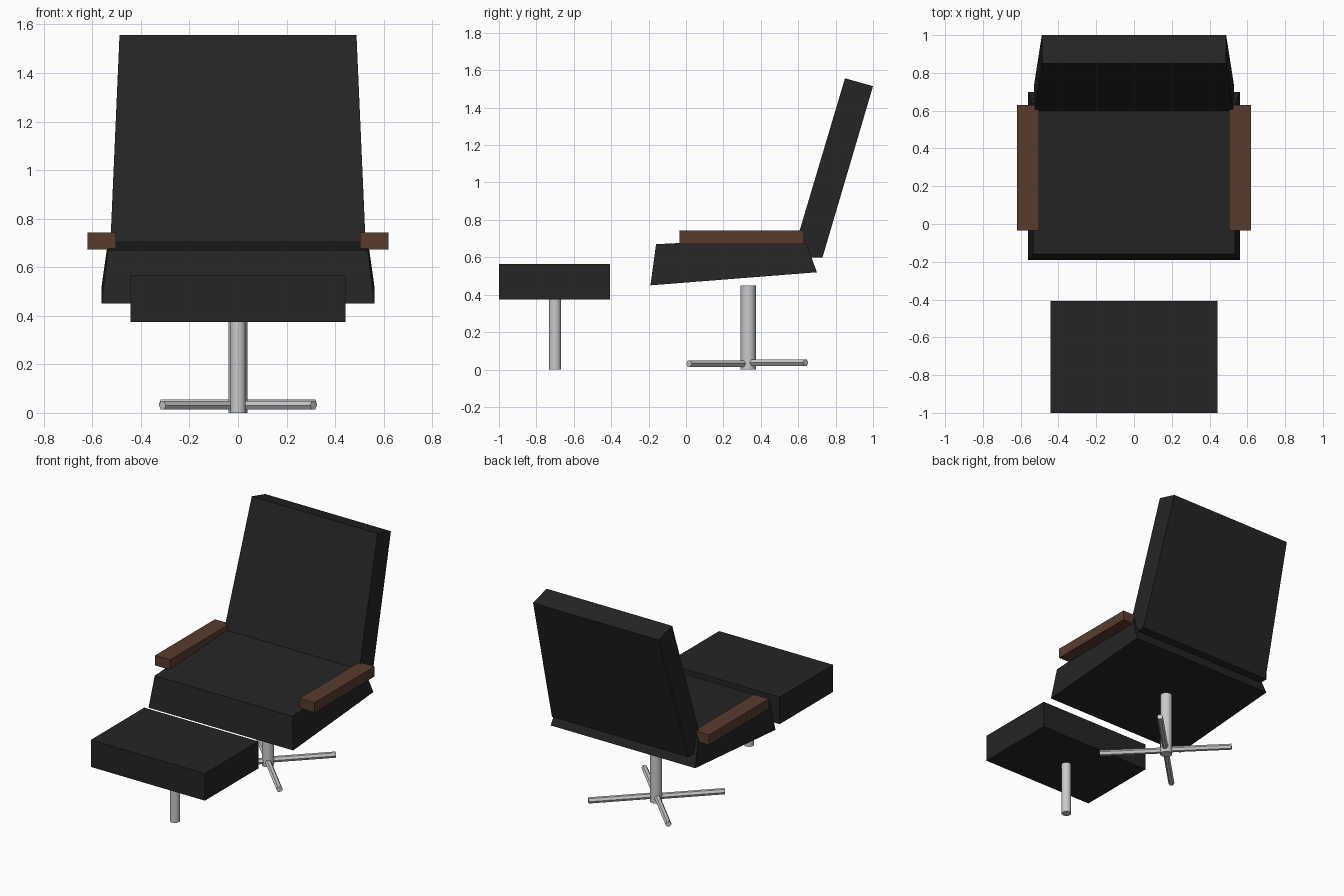
import bpy
import bmesh
from math import radians, pi
from mathutils import Matrix, Vector

if "Cube" in bpy.data.objects:
    bpy.data.objects.remove(bpy.data.objects["Cube"], do_unlink=True)


def material(name, colour):
    mat = bpy.data.materials.new(name)
    mat.use_nodes = True
    mat.diffuse_color = (*colour, 1)
    bsdf = next(n for n in mat.node_tree.nodes if n.type == 'BSDF_PRINCIPLED')
    bsdf.inputs["Base Color"].default_value = (*colour, 1)
    return mat


leather = material("black leather", (0.018, 0.018, 0.018))
wood = material("brown wood", (0.098, 0.044, 0.027))
metal = material("pale metal", (0.58, 0.59, 0.6))


def finish(name, bm, mat):
    bmesh.ops.recalc_face_normals(bm, faces=bm.faces[:])
    mesh = bpy.data.meshes.new(name)
    bm.to_mesh(mesh)
    bm.free()
    mesh.materials.append(mat)
    ob = bpy.data.objects.new(name, mesh)
    bpy.context.collection.objects.link(ob)
    return ob


def block(name, profile, mat):
    """Side profile of (half width, y, z) points, spanned from left to right."""
    bm = bmesh.new()
    sides = [[bm.verts.new((s * w, y, z)) for w, y, z in profile] for s in (-1, 1)]
    bm.faces.new(sides[0])
    bm.faces.new(sides[1])
    n = len(profile)
    for i in range(n):
        j = (i + 1) % n
        bm.faces.new((sides[0][i], sides[0][j], sides[1][j], sides[1][i]))
    return finish(name, bm, mat)


def box(name, low, high, mat):
    low, high = Vector(low), Vector(high)
    bm = bmesh.new()
    bmesh.ops.create_cube(bm, size=1)
    bmesh.ops.scale(bm, vec=high - low, verts=bm.verts)
    bmesh.ops.translate(bm, vec=(low + high) / 2, verts=bm.verts)
    return finish(name, bm, mat)


def rod(name, sides, radius, length, matrix, mat):
    """Prism rising from the local origin along local z."""
    bm = bmesh.new()
    bmesh.ops.create_cone(bm, cap_ends=True, segments=sides, radius1=radius,
                          radius2=radius, depth=length,
                          matrix=matrix @ Matrix.Translation((0, 0, length / 2)))
    return finish(name, bm, mat)


# Upholstered seat and reclined backrest
block("seat", [(0.562, -0.19, 0.45), (0.535, -0.16, 0.67),
               (0.535, 0.63, 0.71), (0.562, 0.70, 0.52)], leather)
block("backrest", [(0.53, 0.565, 0.60), (0.488, 0.85, 1.557),
                   (0.488, 1.0, 1.515), (0.53, 0.73, 0.60)], leather)

# Armrests
for side, sign in (("left", 1), ("right", -1)):
    inner, outer = sorted((sign * 0.503, sign * 0.62))
    box(side + "_armrest", (inner, -0.035, 0.672), (outer, 0.63, 0.742), wood)

# Footstool cushion
box("footstool_cushion", (-0.443, -1, 0.375), (0.443, -0.407, 0.565), leather)

# Round posts
for name, y, radius, height in (("chair_post", 0.333, 0.041, 0.45),
                                ("footstool_post", -0.70, 0.033, 0.38)):
    post = rod(name, 10, radius, height, Matrix.Translation((0, y, 0)), metal)
    bpy.ops.object.select_all(action='DESELECT')
    post.select_set(True)
    bpy.context.view_layer.objects.active = post
    bpy.ops.object.shade_smooth_by_angle(angle=radians(50))

# Diagonal star base
for i, name in enumerate(("back_left", "back_right", "front_right", "front_left")):
    height = 0.037 if i < 2 else 0.031
    turn = (Matrix.Translation((0, 0.328, height))
            @ Matrix.Rotation(pi / 4 + i * pi / 2, 4, 'Z')
            @ Matrix.Rotation(pi / 2, 4, 'Y'))
    rod(name + "_base_leg", 6, 0.02, 0.44, turn, metal)
